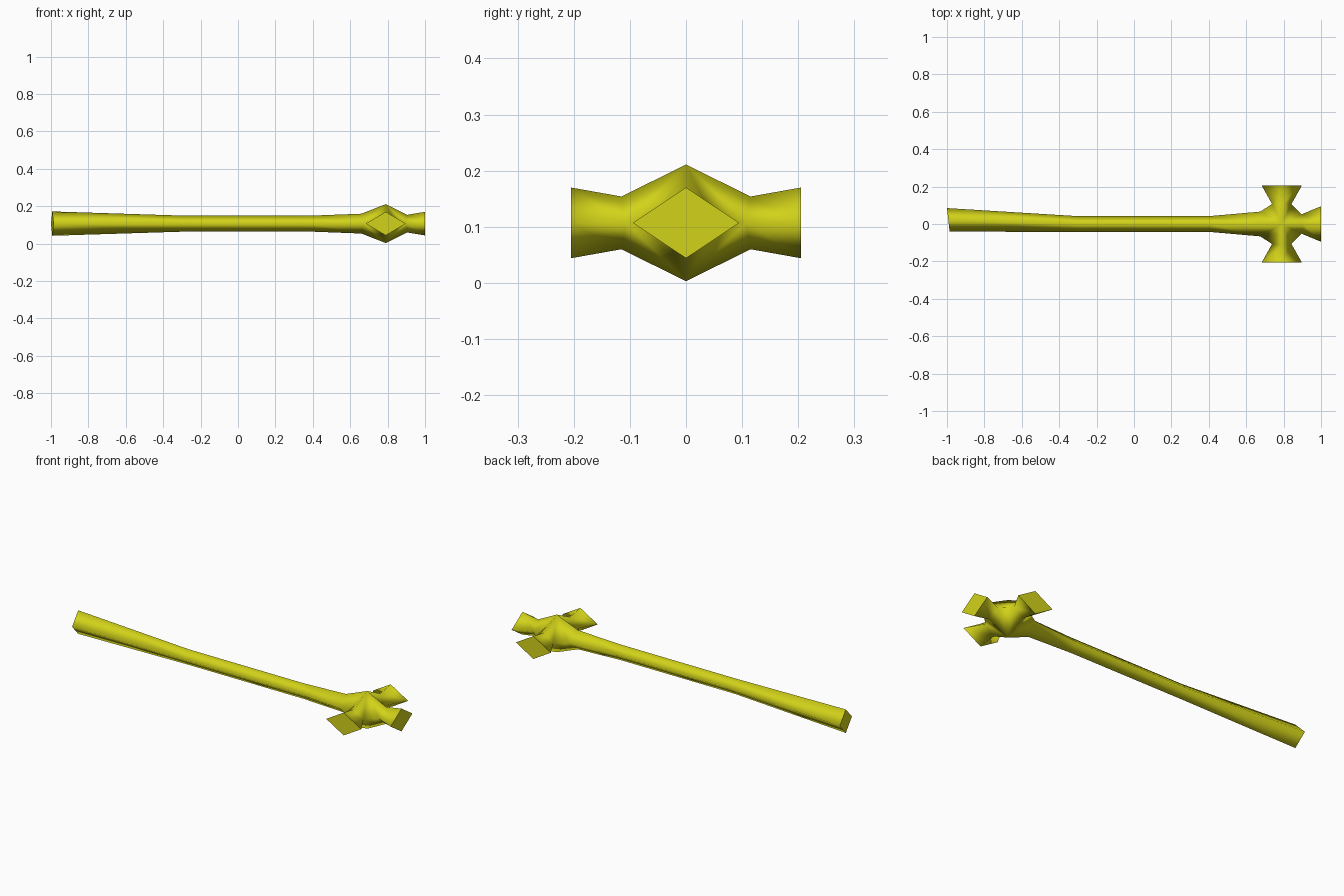
import bpy, bmesh, math
from mathutils import Vector

if "Cube" in bpy.data.objects:
    bpy.data.objects.remove(bpy.data.objects["Cube"])

HUB = Vector((0.79, 0, 0.107))   # centre of the cross-shaped head

mat = bpy.data.materials.new("yellow")
mat.diffuse_color = (0.65, 0.65, 0.01, 1)
mat.use_nodes = True
mat.node_tree.nodes["Principled BSDF"].inputs["Base Color"].default_value = mat.diffuse_color

bm = bmesh.new()


def ring(direction, dist, half_w, half_h, side_dist=None, shift=0.0, tilt=0.0):
    """Diamond section across an arm: left, top, right, bottom."""
    d = Vector(direction)
    side = Vector((-d.y, d.x, 0))
    sd = dist if side_dist is None else side_dist
    pts = [d * (sd + tilt) + side * (shift + half_w),
           d * dist + side * shift + Vector((0, 0, half_h)),
           d * (sd - tilt) + side * (shift - half_w),
           d * dist + side * shift - Vector((0, 0, half_h))]
    return [bm.verts.new(HUB + p) for p in pts]


def loft(rings):
    """Skin the sections and close the outer end with a flat face."""
    for a, b in zip(rings, rings[1:]):
        for i in range(4):
            j = (i + 1) % 4
            bm.faces.new((a[i], a[j], b[j], b[i])).smooth = True
    cap = bm.faces.new(rings[-1])
    cap.smooth = False
    for e in cap.edges:
        e.smooth = False


# Three short flared arms and the long handle, in turning order
necks = []
for d in ((1, 0, 0), (0, 1, 0), (-1, 0, 0), (0, -1, 0)):
    if d[0] == -1:
        neck = ring(d, 0.13, 0.066, 0.053, side_dist=0.115)
        rest = [ring(d, 0.39, 0.042, 0.043),
                ring(d, 1.09, 0.042, 0.043),
                ring(d, 1.783, 0.063, 0.065, shift=-0.022, tilt=-0.007)]
    else:
        neck = ring(d, 0.115, 0.052, 0.047, side_dist=0.107)
        tip = 0.21 if d[0] else 0.205
        rest = [ring(d, tip, 0.095 if d[0] else 0.107, 0.063)]
    loft([neck] + rest)
    necks.append(neck)

# Hub: pyramids above and below joining the four necks
for k, h in ((1, 0.104), (3, -0.104)):
    apex = bm.verts.new(HUB + Vector((0, 0, h)))
    for i in range(4):
        n, nxt = necks[i], necks[(i + 1) % 4]
        for a, b in ((n[2], n[k]), (n[k], n[0]), (n[0], nxt[2])):
            bm.faces.new((apex, a, b)).smooth = True

bmesh.ops.recalc_face_normals(bm, faces=bm.faces)
mesh = bpy.data.meshes.new("cross_headed_staff")
bm.to_mesh(mesh)
bm.free()
mesh.materials.append(mat)
staff = bpy.data.objects.new("cross_headed_staff", mesh)
bpy.context.collection.objects.link(staff)
